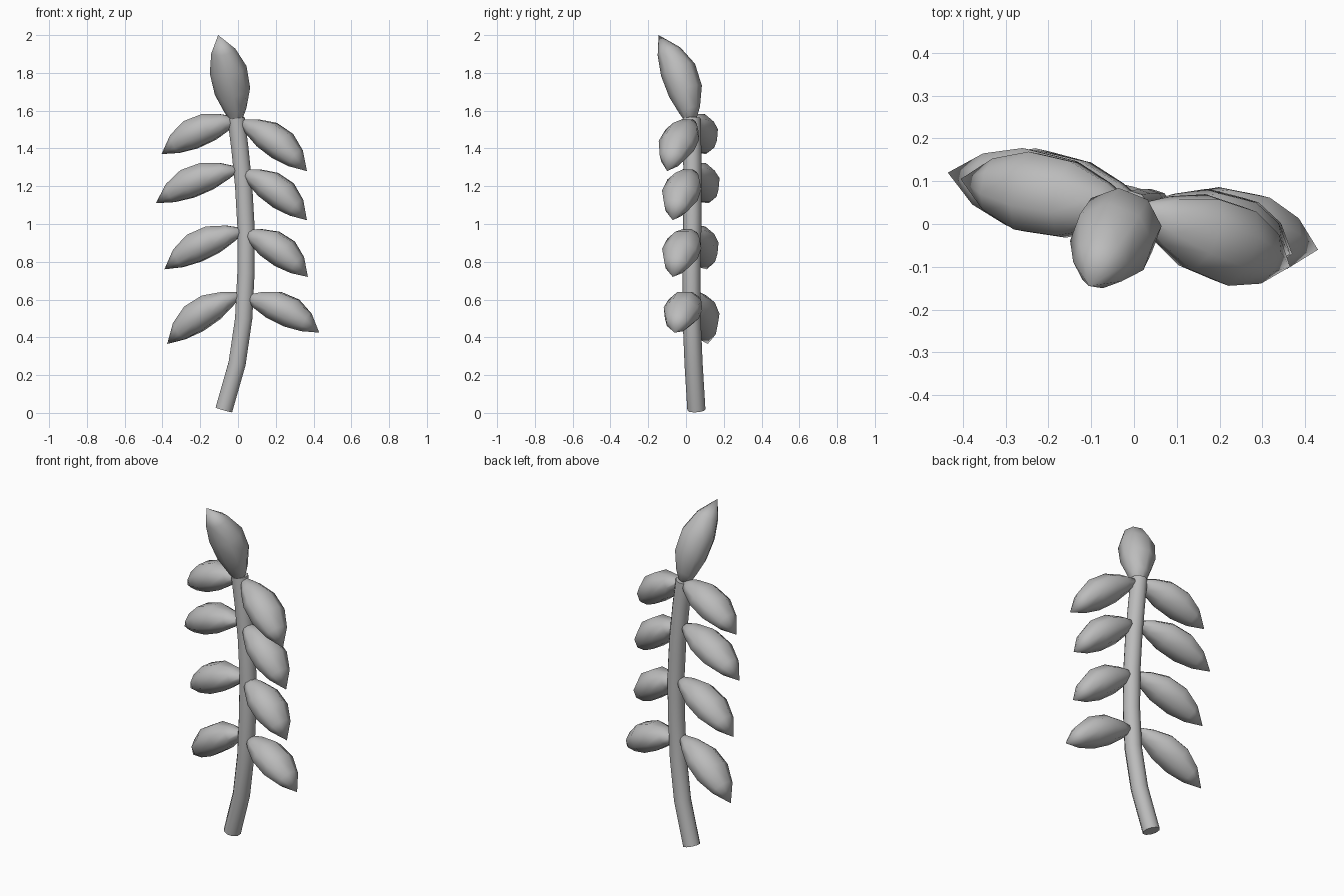
import bpy, bmesh, math
from mathutils import Vector

cube = bpy.data.objects.get("Cube")
if cube:
    bpy.data.objects.remove(cube, do_unlink=True)

grey = bpy.data.materials.new("plain grey")
grey.use_nodes = True
colour = (0.5, 0.5, 0.5, 1)
grey.diffuse_color = colour
grey.node_tree.nodes["Principled BSDF"].inputs["Base Color"].default_value = colour


def loft(name, rings, tip=None):
    """Skin a row of rings, capping the start, and the end with a cap or a point."""
    bm = bmesh.new()
    loops = [[bm.verts.new(p) for p in ring] for ring in rings]
    n = len(loops[0])
    for a, b in zip(loops, loops[1:]):
        for i in range(n):
            j = (i + 1) % n
            bm.faces.new((a[i], a[j], b[j], b[i]))
    bm.faces.new(loops[0][::-1])
    if tip is None:
        bm.faces.new(loops[-1])
    else:
        point = bm.verts.new(tip)
        for i in range(n):
            bm.faces.new((loops[-1][i], loops[-1][(i + 1) % n], point))
    bmesh.ops.recalc_face_normals(bm, faces=bm.faces)
    mesh = bpy.data.meshes.new(name)
    bm.to_mesh(mesh)
    bm.free()
    mesh.materials.append(grey)
    obj = bpy.data.objects.new(name, mesh)
    bpy.context.collection.objects.link(obj)
    bpy.ops.object.select_all(action="DESELECT")
    obj.select_set(True)
    bpy.context.view_layer.objects.active = obj
    bpy.ops.object.shade_smooth_by_angle(angle=math.radians(60))
    return obj


def ring(centre, side, up, wide, high, n):
    angles = [math.tau * (i + 0.5) / n for i in range(n)]
    return [centre + side * wide * math.cos(a) + up * high * math.sin(a) for a in angles]


# Leaf: plump along its length, arched towards its upper side, pointed at the end
PROFILE = [(0, 0.022), (0.14, 0.06), (0.34, 0.096), (0.58, 0.1), (0.8, 0.066)]


def leaf(name, base, tip, upward, flat=0.85, arch=0.03):
    base, tip = Vector(base), Vector(tip)
    axis = (tip - base).normalized()
    side = axis.cross(Vector(upward)).normalized()
    up = side.cross(axis)
    rings = []
    for t, r in PROFILE:
        centre = base.lerp(tip, t) + up * arch * 4 * t * (1 - t)
        rings.append(ring(centre, side, up, r, r * flat, 8))
    loft(name, rings, tip)


# Stem: gently bowed tube, each ring square to the path
path = [Vector(p) for p in [
    (-0.075, 0.055, 0.016), (-0.005, 0.04, 0.26), (0.03, 0.03, 0.5), (0.042, 0.029, 0.74),
    (0.043, 0.033, 0.97), (0.03, 0.034, 1.2), (0.01, 0.033, 1.4), (-0.01, 0.03, 1.56)]]
stem_rings = []
for i, p in enumerate(path):
    along = (path[min(i + 1, len(path) - 1)] - path[max(i - 1, 0)]).normalized()
    side = Vector((0, 1, 0)).cross(along).normalized()
    stem_rings.append(ring(p, side, along.cross(side), 0.048, 0.048, 10))
loft("stem", stem_rings)

# Side leaves: four on each side, lowest first
left_leaves = [((0.05, 0.61), (0.43, -0.06, 0.425)), ((0.04, 0.955), (0.37, -0.07, 0.72)),
               ((0.03, 1.275), (0.365, -0.07, 1.02)), ((0.02, 1.54), (0.365, -0.1, 1.28))]
right_leaves = [((0.0, 0.625), (-0.375, 0.115, 0.365)), ((0.02, 0.965), (-0.39, 0.11, 0.76)),
                ((-0.01, 1.29), (-0.435, 0.12, 1.11)), ((-0.01, 1.55), (-0.405, 0.105, 1.37))]
for label, leaves in (("left", left_leaves), ("right", right_leaves)):
    for i, ((x, z), tip) in enumerate(leaves, 1):
        leaf(f"{label}_leaf_{i}", (x, 0.03, z), tip, (0, 0, 1))

# Top leaf: leans forward from the end of the stem
leaf("top_leaf", (-0.005, 0.03, 1.53), (-0.105, -0.145, 2.0), (0.4, 1, 0), 0.95, 0.035)
